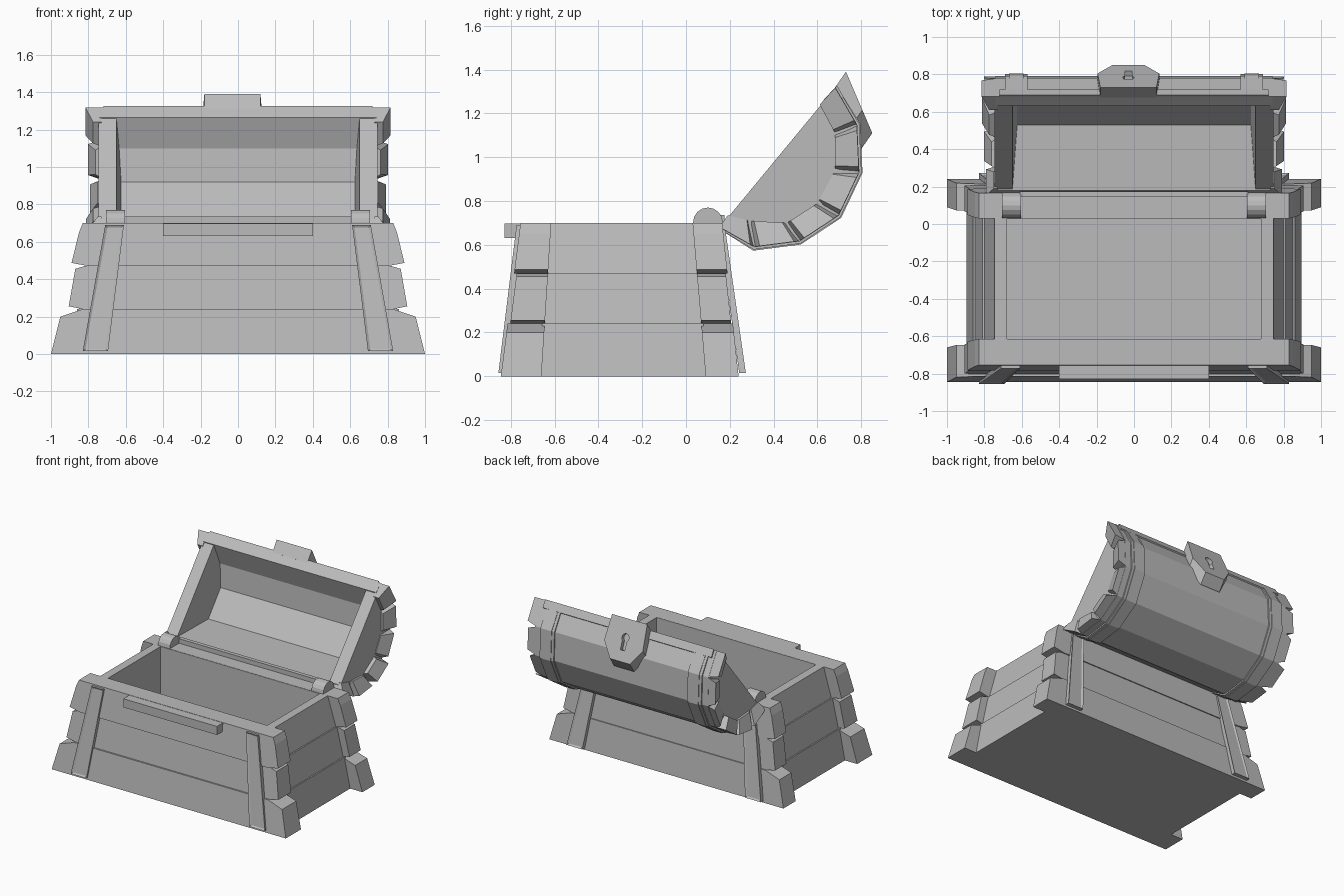
import bpy, bmesh, math
from mathutils import Vector

cube = bpy.data.objects.get("Cube")
if cube:
    bpy.data.objects.remove(cube, do_unlink=True)

grey = bpy.data.materials.new("plain_grey")
grey.use_nodes = True
grey.diffuse_color = (0.5, 0.5, 0.5, 1)
grey.node_tree.nodes["Principled BSDF"].inputs["Base Color"].default_value = (0.5, 0.5, 0.5, 1)


def loft(name, ring_a, ring_b, inset=False):
    """Solid joining two matching rings; inset sinks a panel into the first one."""
    bm = bmesh.new()
    a = [bm.verts.new(p) for p in ring_a]
    b = [bm.verts.new(p) for p in ring_b]
    face = bm.faces.new(a)
    bm.faces.new(b[::-1])
    n = len(a)
    for i in range(n):
        bm.faces.new((a[i], b[i], b[(i + 1) % n], a[(i + 1) % n]))
    bmesh.ops.recalc_face_normals(bm, faces=bm.faces)
    if inset:
        bmesh.ops.inset_region(bm, faces=[face], thickness=0.018, depth=-0.008)
    mesh = bpy.data.meshes.new(name)
    bm.to_mesh(mesh)
    bm.free()
    mesh.materials.append(grey)
    obj = bpy.data.objects.new(name, mesh)
    bpy.context.collection.objects.link(obj)
    return obj


def along_x(name, profile, x0, x1):
    return loft(name, [(x0, y, z) for y, z in profile], [(x1, y, z) for y, z in profile])


def box_profile(y0, y1, z0, z1):
    return [(y0, z0), (y1, z0), (y1, z1), (y0, z1)]


def slope(bottom, top, z):
    return bottom + (top - bottom) * z / 0.7


# Front and back planks: half outlines with notched ends, leaning inwards;
# the middle course sits slightly deeper
courses = [[(1.0, 0), (0.95, 0.2), (0.83, 0.24)],
           [(0.83, 0.24), (0.905, 0.255), (0.87, 0.455), (0.82, 0.47)],
           [(0.8, 0.47), (0.89, 0.487), (0.85, 0.65), (0.83, 0.7)]]
walls = {"front": (-0.845, -0.755, -0.66, -0.615, 0.012),
         "back": (0.24, 0.165, 0.09, 0.03, -0.008)}
for side, (ob, ot, ib, it, sunk) in walls.items():
    for i, half in enumerate(courses):
        outline = half + [(-x, z) for x, z in reversed(half)]
        shift = sunk if i == 1 else 0
        loft(f"{side}_plank_{i + 1}",
             [(x, slope(ob, ot, z) + shift, z) for x, z in outline],
             [(x, slope(ib, it, z), z) for x, z in outline])

# Side planks, stepped in at each course
steps = [(0, 0.24, 0.895, 0.86), (0.24, 0.47, 0.85, 0.81), (0.47, 0.7, 0.8, 0.745)]
for s, side in ((1, "left"), (-1, "right")):
    for i, (z0, z1, x0, x1) in enumerate(steps):
        section = [(0.68, z0), (x0, z0), (x1, z1), (0.68, z1)]
        loft(f"{side}_plank_{i + 1}",
             [(s * x, slope(-0.67, -0.63, z), z) for x, z in section],
             [(s * x, slope(0.1, 0.04, z), z) for x, z in section])

# Floor and the smooth upright lining of the front and back walls
along_x("floor", box_profile(-0.84, 0.235, 0, 0.03), -0.885, 0.885)
along_x("front_lining", box_profile(-0.67, -0.614, 0.01, 0.698), -0.7, 0.7)
along_x("back_lining", box_profile(0.028, 0.1, 0.01, 0.698), -0.7, 0.7)

# Straps, hinges
for s, side in ((1, "left"), (-1, "right")):
    for wall, ob, ot, top, thick in (("front", -0.858, -0.772, 0.69, 0.05),
                                     ("back", 0.275, 0.175, 0.67, -0.03)):
        outline = [(0.61, top), (0.71, top), (0.83, 0.015), (0.695, 0.015)]
        loft(f"{side}_{wall}_strap",
             [(s * x, slope(ob, ot, z), z) for x, z in outline],
             [(s * x, slope(ob, ot, z) + thick, z) for x, z in outline], inset=True)
    knuckle = [(0.1 + 0.068 * math.cos(t * math.pi / 8), 0.702 + 0.068 * math.sin(t * math.pi / 8))
               for t in range(16)]
    along_x(f"{side}_hinge", knuckle, s * 0.605, s * 0.705)

# Hinge rod and lock bar
along_x("hinge_rod", box_profile(0.145, 0.175, 0.69, 0.735), -0.61, 0.61)
along_x("lock_bar", box_profile(-0.828, -0.74, 0.632, 0.698), -0.4, 0.4)

# Lid outlines from hinge to front edge: outside, stave end inner edge, hollow
outer = [Vector(p) for p in ((0.15, 0.675), (0.31, 0.585), (0.52, 0.612), (0.7, 0.73),
                             (0.795, 0.93), (0.785, 1.15), (0.685, 1.322))]
inner = [Vector(p) for p in ((0.19, 0.735), (0.29, 0.71), (0.46, 0.7), (0.6, 0.79),
                             (0.68, 0.94), (0.68, 1.11), (0.61, 1.24))]
hollow = [Vector(p) for p in ((0.18, 0.72), (0.53, 0.735), (0.68, 0.92), (0.69, 1.1),
                              (0.63, 1.265))]
middle = Vector((0.42, 1.0))


def grown(points, k):
    return [middle + (p - middle) * k for p in points]


along_x("lid_shell", grown(outer, 0.99) + hollow[::-1], -0.74, 0.74)

# Lid ends with notched stave ends around them
opening = (outer[6] - outer[0]).normalized()
inward = Vector((opening.y, -opening.x))
for s, side in ((1, "left"), (-1, "right")):
    cap = grown(outer, 0.975)
    loft(f"lid_{side}_end",
         [(s * (0.65 - 0.1 * max(0, (p - outer[0]).dot(inward))), *p) for p in cap],
         [(s * 0.745, *p) for p in cap])
    rim = grown(outer, 0.985)
    for i in range(6):
        a, b, c, d = rim[i], rim[i + 1], inner[i + 1], inner[i]
        lo = 0.0 if i == 0 else 0.12
        hi = 1.0 if i == 5 else 0.88
        base = [a, b, c, d]
        tip = [a.lerp(b, lo), a.lerp(b, hi), d.lerp(c, hi), d.lerp(c, lo)]
        reach = 0.815 if i == 5 else 0.79 + 0.012 * (i % 3)
        xs = (reach, reach, reach - 0.04, reach - 0.04)
        loft(f"lid_{side}_stave_end_{i + 1}",
             [(s * 0.73, *p) for p in base], [(s * x, *p) for x, p in zip(xs, tip)])
    # Raised metal band with a rib, kept behind the opening
    for part, k, x0, x1 in (("band", 1.016, 0.57, 0.69), ("rib", 1.028, 0.592, 0.668)):
        ring = grown(outer, k)
        ring[0], ring[6] = [p + inward * (k - 1) * 0.4 for p in (outer[0], outer[6])]
        along_x(f"lid_{side}_{part}", ring + grown(outer, 0.96)[::-1], s * x0, s * x1)

# Trim strip along the lid's front edge
edge = [outer[6], outer[6].lerp(outer[5], 0.3)]
along_x("lid_edge_trim", grown(edge, 1.015) + grown(edge, 0.95)[::-1], -0.72, 0.72)

# Lock plate with a slanted top and a keyhole
down, out = Vector((0.394, -0.919)), Vector((0.919, 0.394))
plate_top = Vector((0.73, 1.39))


def on_plate(points, depth, shift=0.0):
    return [(u - 0.03, *(plate_top + down * (v + shift) + out * depth)) for u, v in points]


half = [(0.15, 0), (0.165, 0.19), (0.085, 0.305)]
shape = half + [(-u, v) for u, v in reversed(half)]
plate = loft("lock_plate", on_plate(shape, 0), on_plate(shape, -0.08, 0.05))
hole = [(0.03 * math.cos(t), 0.135 - 0.03 * math.sin(t))
        for t in (math.radians(-50 + 28 * k) for k in range(11))]
hole += [(-0.018, 0.225), (0.018, 0.225)]
cutter = loft("keyhole_cutter", on_plate(hole, 0.02), on_plate(hole, -0.03))
cutter.hide_render = True
cut = plate.modifiers.new("keyhole", "BOOLEAN")
cut.operation, cut.object, cut.solver = "DIFFERENCE", cutter, "EXACT"
bpy.context.view_layer.objects.active = plate
bpy.ops.object.modifier_apply(modifier=cut.name)
bpy.data.objects.remove(cutter, do_unlink=True)
